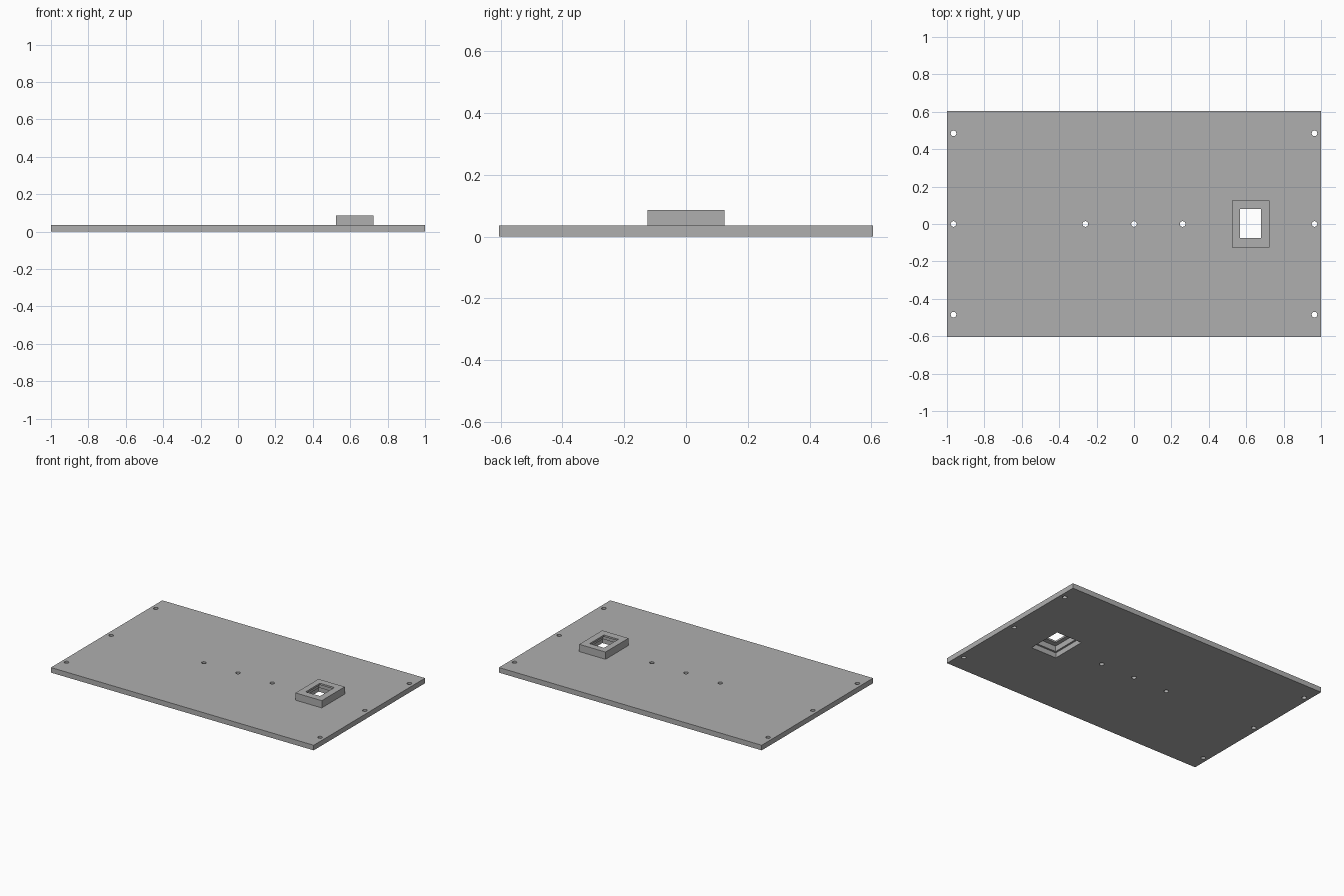
import bpy, bmesh
from mathutils import Matrix

if "Cube" in bpy.data.objects:
    bpy.data.objects.remove(bpy.data.objects["Cube"])

grey = bpy.data.materials.new("light_grey")
grey.diffuse_color = (0.43, 0.43, 0.43, 1)
grey.use_nodes = True
grey.node_tree.nodes["Principled BSDF"].inputs["Base Color"].default_value = grey.diffuse_color

PLATE_TOP, FRAME_TOP = 0.035, 0.085
FRAME_X = 0.625


def add_box(bm, cx, cy, sx, sy, z0, z1):
    m = Matrix.Translation((cx, cy, (z0 + z1) / 2)) @ Matrix.Diagonal((sx, sy, z1 - z0, 1))
    bmesh.ops.create_cube(bm, size=1, matrix=m)


def add_hole(bm, x, y, r=0.015):
    bmesh.ops.create_cone(bm, cap_ends=True, segments=24, radius1=r, radius2=r,
                          depth=0.2, matrix=Matrix.Translation((x, y, 0)))


def to_object(name, bm, helper=False):
    me = bpy.data.meshes.new(name)
    bm.to_mesh(me)
    bm.free()
    me.materials.append(grey)
    ob = bpy.data.objects.new(name, me)
    bpy.context.collection.objects.link(ob)
    if helper:
        ob.hide_render = True
        ob.display_type = 'WIRE'
    return ob


def box(name, *dims, helper=False):
    bm = bmesh.new()
    add_box(bm, *dims)
    return to_object(name, bm, helper)


def cut(target, cutter):
    mod = target.modifiers.new(cutter.name, 'BOOLEAN')
    mod.operation = 'DIFFERENCE'
    mod.solver = 'EXACT'
    mod.object = cutter


# Flat base plate
plate = box("base_plate", 0, 0, 2.0, 1.21, 0, PLATE_TOP)

# Screw holes along both ends and the centre line, plus the socket window
bm = bmesh.new()
for sx in (-1, 1):
    for y in (-0.485, 0, 0.485):
        add_hole(bm, sx * 0.965, y)
for x in (-0.26, 0, 0.26):
    add_hole(bm, x, 0)
add_box(bm, FRAME_X, 0, 0.195, 0.245, -0.1, 0.1)
cut(plate, to_object("plate_hole_cutter", bm, helper=True))

# Raised socket frame: hollow from below, with a smaller opening in its top
frame = box("socket_frame", FRAME_X, 0, 0.20, 0.25, PLATE_TOP, FRAME_TOP)
cut(frame, box("frame_pocket_cutter", FRAME_X, 0, 0.17, 0.22, 0, 0.073, helper=True))
cut(frame, box("frame_opening_cutter", FRAME_X - 0.002, 0.002, 0.11, 0.155, 0, 0.2, helper=True))
